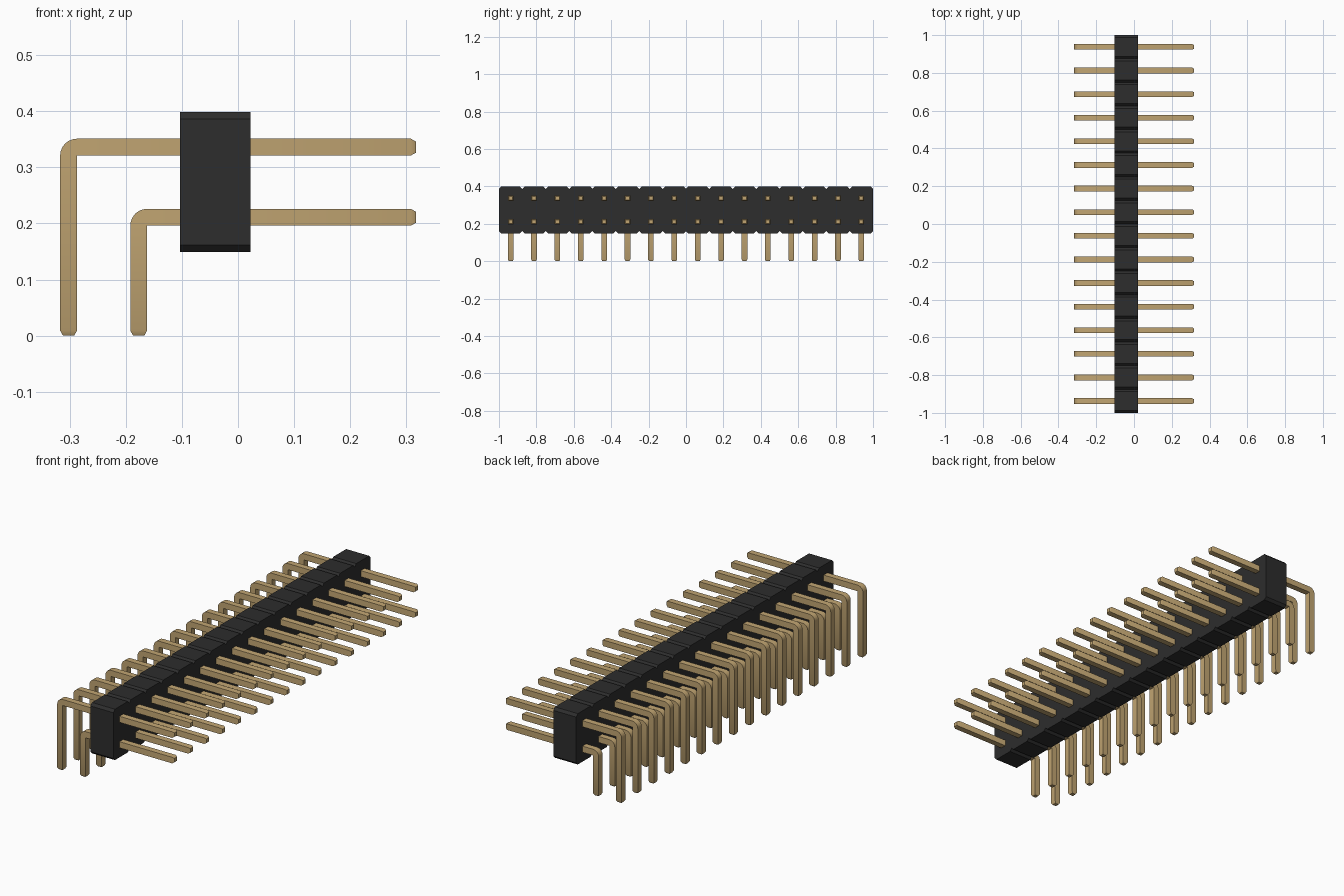
import bpy, bmesh, math
from mathutils import Vector

if "Cube" in bpy.data.objects:
    bpy.data.objects.remove(bpy.data.objects["Cube"])

COUNT, PITCH = 16, 0.125      # pins per row and their spacing
W = 0.03                      # pin thickness
TIP = 0.009                   # length of the tapered tip
BODY_X = (-0.103, 0.022)
BODY_Z = (0.149, 0.399)
CHAMFER = 0.0125


def material(name, rgb):
    mat = bpy.data.materials.new(name)
    mat.use_nodes = True
    mat.diffuse_color = (*rgb, 1)
    mat.node_tree.nodes["Principled BSDF"].inputs["Base Color"].default_value = (*rgb, 1)
    return mat


def make_object(name, bm, mat):
    mesh = bpy.data.meshes.new(name)
    bm.to_mesh(mesh)
    bm.free()
    mesh.materials.append(mat)
    obj = bpy.data.objects.new(name, mesh)
    bpy.context.collection.objects.link(obj)
    return obj


def extrude(bm, faces, offset):
    """Turn a flat sheet of faces into a closed solid."""
    result = bmesh.ops.extrude_face_region(bm, geom=faces, use_keep_orig=True)
    verts = [g for g in result["geom"] if isinstance(g, bmesh.types.BMVert)]
    bmesh.ops.translate(bm, verts=verts, vec=offset)
    bmesh.ops.recalc_face_normals(bm, faces=bm.faces[:])


def housing(mat):
    """Row of joined blocks with chamfered top and bottom corners."""
    bm = bmesh.new()
    x0, x1 = BODY_X
    z0, z1 = BODY_Z
    h, c = PITCH / 2, CHAMFER
    outline = [(-h, z0 + c), (-h + c, z0), (h - c, z0), (h, z0 + c),
               (h, z1 - c), (h - c, z1), (-h + c, z1), (-h, z1 - c)]
    for i in range(COUNT):
        yc = (i - (COUNT - 1) / 2) * PITCH
        bm.faces.new([bm.verts.new((x0, yc + y, z)) for y, z in outline])
    bmesh.ops.remove_doubles(bm, verts=bm.verts[:], dist=1e-4)
    extrude(bm, bm.faces[:], (x1 - x0, 0, 0))
    return make_object("housing", bm, mat)


def pin_row(name, leg_x, arm_z, mat):
    """Right-angle square pin with a rounded outer elbow, repeated along y.
    leg_x is the outer side of the leg, arm_z the top of the arm."""
    bm = bmesh.new()
    end_x = 0.317 - TIP
    inner = (leg_x + W, arm_z - W)
    outline = [(end_x, arm_z)]
    for k in range(7):
        a = math.radians(90 + 15 * k)
        outline.append((inner[0] + W * math.cos(a), inner[1] + W * math.sin(a)))
    outline += [(leg_x, TIP), (inner[0], TIP), inner, (end_x, inner[1])]
    y0 = -(COUNT - 1) / 2 * PITCH - W / 2
    face = bm.faces.new([bm.verts.new((x, y0, z)) for x, z in outline])
    extrude(bm, [face], (0, W, 0))
    # Tapered tips on both ends
    bm.normal_update()
    ends = [f for f in bm.faces
            if (f.normal.x > 0.9 and f.calc_center_median().x > end_x - 0.001)
            or (f.normal.z < -0.9 and f.calc_center_median().z < TIP + 0.001)]
    bmesh.ops.inset_individual(bm, faces=ends, thickness=0.0072, depth=TIP)
    obj = make_object(name, bm, mat)
    array = obj.modifiers.new("repeat", 'ARRAY')
    array.count = COUNT
    array.use_relative_offset = False
    array.use_constant_offset = True
    array.constant_offset_displace = (0, PITCH, 0)
    return obj


black = material("black plastic", (0.026, 0.026, 0.026))
gold = material("gold metal", (0.54, 0.38, 0.17))

housing(black)
rows = [pin_row("upper_pins", -0.317, 0.351, gold),
        pin_row("lower_pins", -0.192, 0.226, gold)]

# Smooth only the rounded elbows
bpy.ops.object.select_all(action='DESELECT')
for row in rows:
    row.select_set(True)
bpy.context.view_layer.objects.active = rows[0]
bpy.ops.object.shade_smooth_by_angle(angle=math.radians(30))
